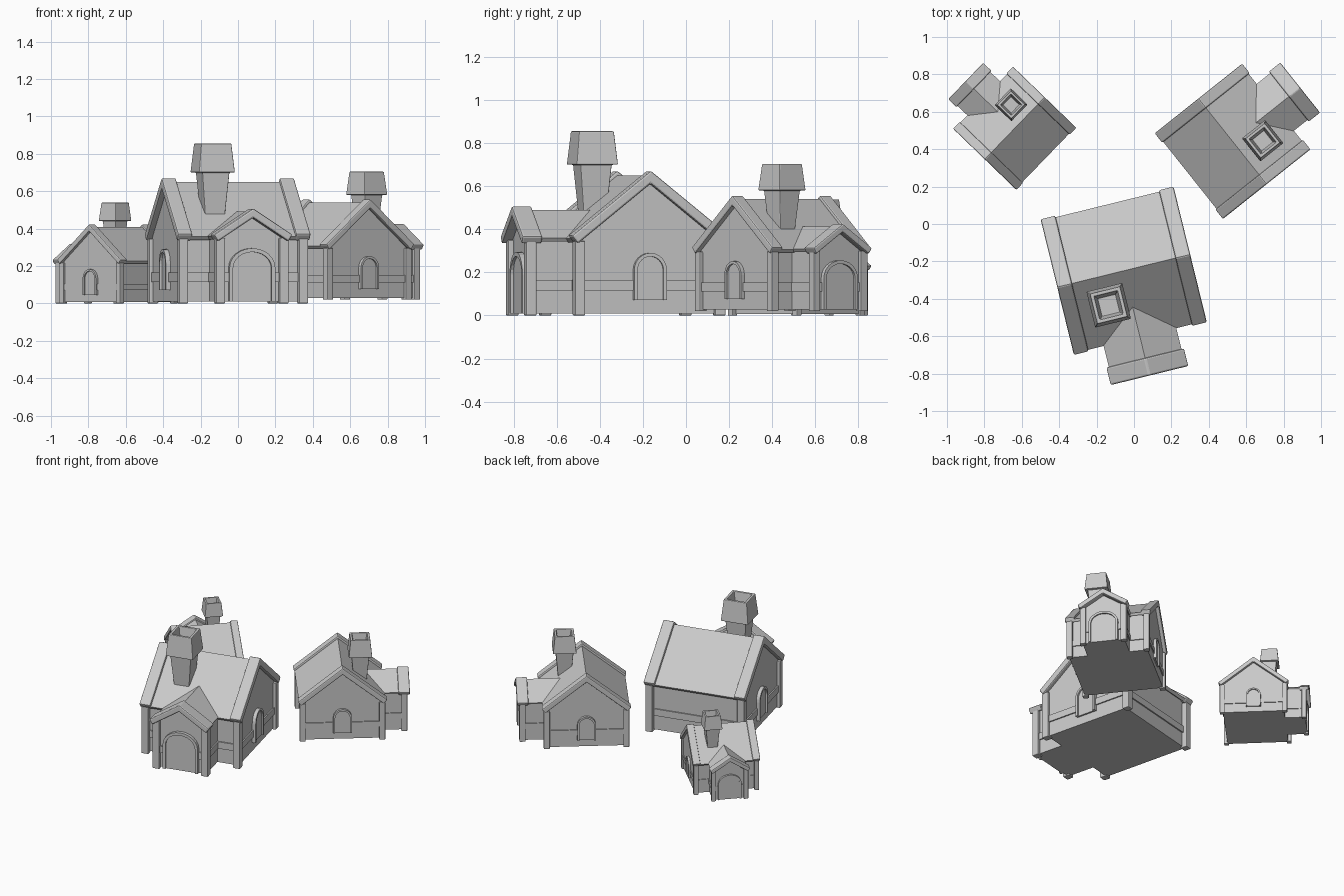
import bpy, bmesh, math
from mathutils import Matrix, Vector

cube = bpy.data.objects.get("Cube")
if cube:
    bpy.data.objects.remove(cube, do_unlink=True)

stone = bpy.data.materials.new("stone_grey")
stone.use_nodes = True
colour = (0.58, 0.58, 0.58, 1)
stone.diffuse_color = colour
stone.node_tree.nodes["Principled BSDF"].inputs["Base Color"].default_value = colour

parts = []  # (name, mesh, bevel width)


def keep(name, bm, bevel=0):
    bmesh.ops.recalc_face_normals(bm, faces=bm.faces)
    mesh = bpy.data.meshes.new(name)
    bm.to_mesh(mesh)
    bm.free()
    mesh.materials.append(stone)
    parts.append((name, mesh, bevel))


def prism(name, profile, axis, start, end, bevel=0):
    """Extrude a (side, height) profile along x or y."""
    bm = bmesh.new()
    place = (lambda p: (start, p[0], p[1])) if axis == "x" else (lambda p: (p[0], start, p[1]))
    face = bm.faces.new([bm.verts.new(place(p)) for p in profile])
    out = bmesh.ops.extrude_face_region(bm, geom=[face])
    move = Vector((end - start, 0, 0)) if axis == "x" else Vector((0, end - start, 0))
    bmesh.ops.translate(bm, vec=move, verts=[g for g in out["geom"] if isinstance(g, bmesh.types.BMVert)])
    keep(name, bm, bevel)


def box(name, low, high, bevel=0):
    (x0, y0, z0), (x1, y1, z1) = low, high
    prism(name, [(y0, z0), (y1, z0), (y1, z1), (y0, z1)], "x", x0, x1, bevel)


def gable(half, eave, peak, base=0.01):
    return [(-half, base), (half, base), (half, eave), (0, peak), (-half, eave)]


def chevron(half, peak, slope, thick):
    """Roof section with ends cut square to the slope."""
    edge = peak - slope * half
    k = thick / (1 + slope * slope)
    inner = (half - k * slope, edge - k)
    return [(-half, edge), (0, peak), (half, edge), inner,
            (0, peak - thick), (-inner[0], inner[1])]


def arch(half, base, spring, rise, steps=12):
    curve = [(half * math.cos(math.pi * i / steps), spring + rise * math.sin(math.pi * i / steps))
             for i in range(steps + 1)]
    return [(half, base)] + curve + [(-half, base)]


def opening(name, half, base, spring, rise, rim, axis, wall, out):
    """Arched panel with a raised surround on a wall."""
    outer = arch(half, base, spring, rise)
    inner = arch(half - rim, base, spring, rise - rim)
    prism(name + "_panel", inner, axis, wall - out * 0.01, wall + out * 0.012)
    prism(name + "_surround", outer + inner[::-1], axis, wall - out * 0.01, wall + out * 0.025)


# Main block: walls, roof, gable trims, corner posts and gable windows
prism("main_walls", gable(0.325, 0.365, 0.625), "x", -0.335, 0.335)
prism("main_roof", chevron(0.365, 0.65, 0.8, 0.03), "x", -0.3, 0.3)
for side, label in ((-1, "right"), (1, "left")):
    prism(label + "_gable_trim", chevron(0.377, 0.672, 0.8, 0.06), "x", side * 0.285, side * 0.366, 0.009)
    opening(label + "_window", 0.078, 0.072, 0.21, 0.08, 0.016, "x", side * 0.335, side)
    for depth, where in ((-1, "front"), (1, "back")):
        x, y = side * 0.33, depth * 0.335
        box(f"{where}_{label}_post", (x - 0.025, y - 0.025, 0), (x + 0.025, y + 0.025, 0.345), 0.005)
        # Gable bands stop either side of the window
        box(f"{where}_{label}_gable_band", (side * 0.33, depth * 0.07, 0.115),
            (side * 0.344, depth * 0.32, 0.165))
    # Front wall bands either side of the porch
    box(label + "_front_band", (side * 0.17, -0.334, 0.115), (side * 0.32, -0.32, 0.165))
box("back_band", (-0.32, 0.32, 0.115), (0.32, 0.334, 0.165))

# Porch with its own gabled roof and arched door
prism("porch_walls", gable(0.18, 0.355, 0.47), "y", -0.53, -0.1)
prism("porch_roof", chevron(0.2, 0.49, 0.65, 0.025), "y", -0.5, -0.12)
prism("porch_trim", chevron(0.217, 0.508, 0.65, 0.05), "y", -0.577, -0.48, 0.009)
opening("door", 0.126, 0.01, 0.19, 0.105, 0.02, "y", -0.53, -1)
for side, label in ((-1, "right"), (1, "left")):
    box(label + "_porch_post", (side * 0.175 - 0.025, -0.555, 0), (side * 0.175 + 0.025, -0.505, 0.35), 0.005)
    box(label + "_porch_front_band", (side * 0.12, -0.54, 0.115), (side * 0.16, -0.52, 0.165))
    box(label + "_porch_side_band", (side * 0.17, -0.52, 0.115), (side * 0.189, -0.32, 0.165))

# Chimney: flared shaft, wider tapering cap and hollow flue in one loft
bm = bmesh.new()
rings = []
for half, z in ((0.05, 0.42), (0.075, 0.7), (0.099, 0.7), (0.083, 0.855), (0.064, 0.855), (0.05, 0.76)):
    rings.append([bm.verts.new((-0.122 + half * sx, -0.16 + half * sy, z))
                  for sx, sy in ((-1, -1), (1, -1), (1, 1), (-1, 1))])
for a, b in zip(rings, rings[1:]):
    for i in range(4):
        j = (i + 1) % 4
        bm.faces.new((a[i], a[j], b[j], b[i]))
bm.faces.new(rings[0])
bm.faces.new(rings[-1])
keep("chimney", bm, 0.005)

# Three cottages of different size and heading
for title, location, turn, scale in (
        ("large", (-0.055, -0.25, 0), 13.8, 1.0),
        ("medium", (0.527, 0.442, 0.02), 128.5, 0.8),
        ("small", (-0.638, 0.512, 0), 226, 0.63)):
    frame = (Matrix.Translation(location) @ Matrix.Rotation(math.radians(turn), 4, "Z")
             @ Matrix.Scale(scale, 4))
    for name, mesh, bevel in parts:
        obj = bpy.data.objects.new(f"{title}_house_{name}", mesh)
        bpy.context.collection.objects.link(obj)
        obj.matrix_world = frame
        if bevel:
            mod = obj.modifiers.new("soft_edges", "BEVEL")
            mod.width = bevel
            mod.segments = 2
            mod.limit_method = "ANGLE"
